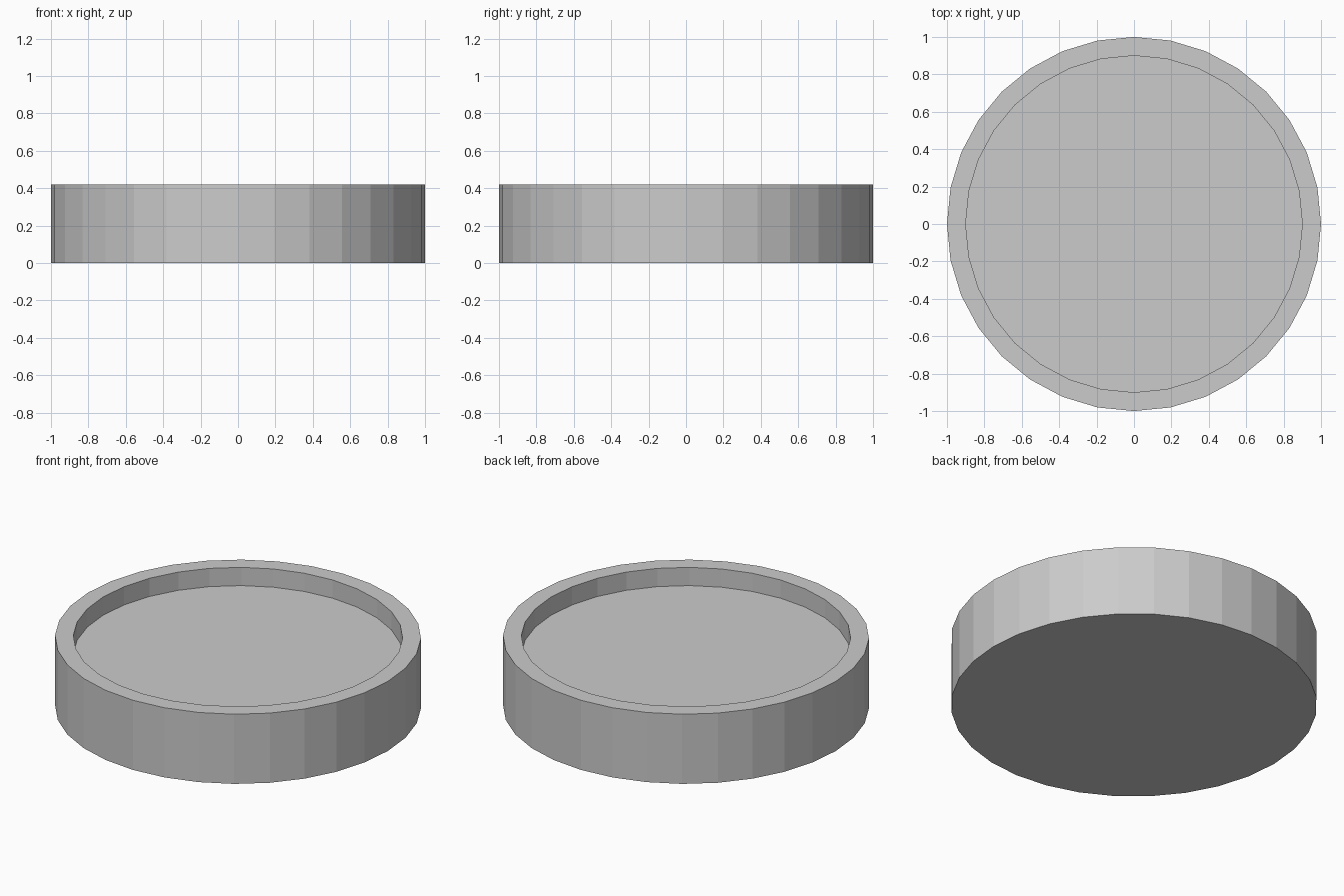
import bpy, bmesh
from math import cos, sin, tau

if "Cube" in bpy.data.objects:
    bpy.data.objects.remove(bpy.data.objects["Cube"])

SIDES = 32
# Closed lathe profile (radius, z): base edge, rim outside, rim inside, recessed floor
PROFILE = [(1.0, 0.0), (1.0, 0.42), (0.9, 0.42), (0.9, 0.31)]


def lathe(name, profile, sides):
    bm = bmesh.new()
    rings = [[bm.verts.new((r * cos(tau * i / sides), r * sin(tau * i / sides), z))
              for i in range(sides)] for r, z in profile]
    for low, high in zip(rings, rings[1:]):
        for i in range(sides):
            j = (i + 1) % sides
            bm.faces.new((low[i], low[j], high[j], high[i]))
    bm.faces.new(rings[0][::-1])   # underside
    bm.faces.new(rings[-1])        # recessed floor
    bmesh.ops.recalc_face_normals(bm, faces=bm.faces)
    mesh = bpy.data.meshes.new(name)
    bm.to_mesh(mesh)
    bm.free()
    obj = bpy.data.objects.new(name, mesh)
    bpy.context.collection.objects.link(obj)
    return obj


# Round shallow dish with a raised rim
lathe("round_dish", PROFILE, SIDES)
